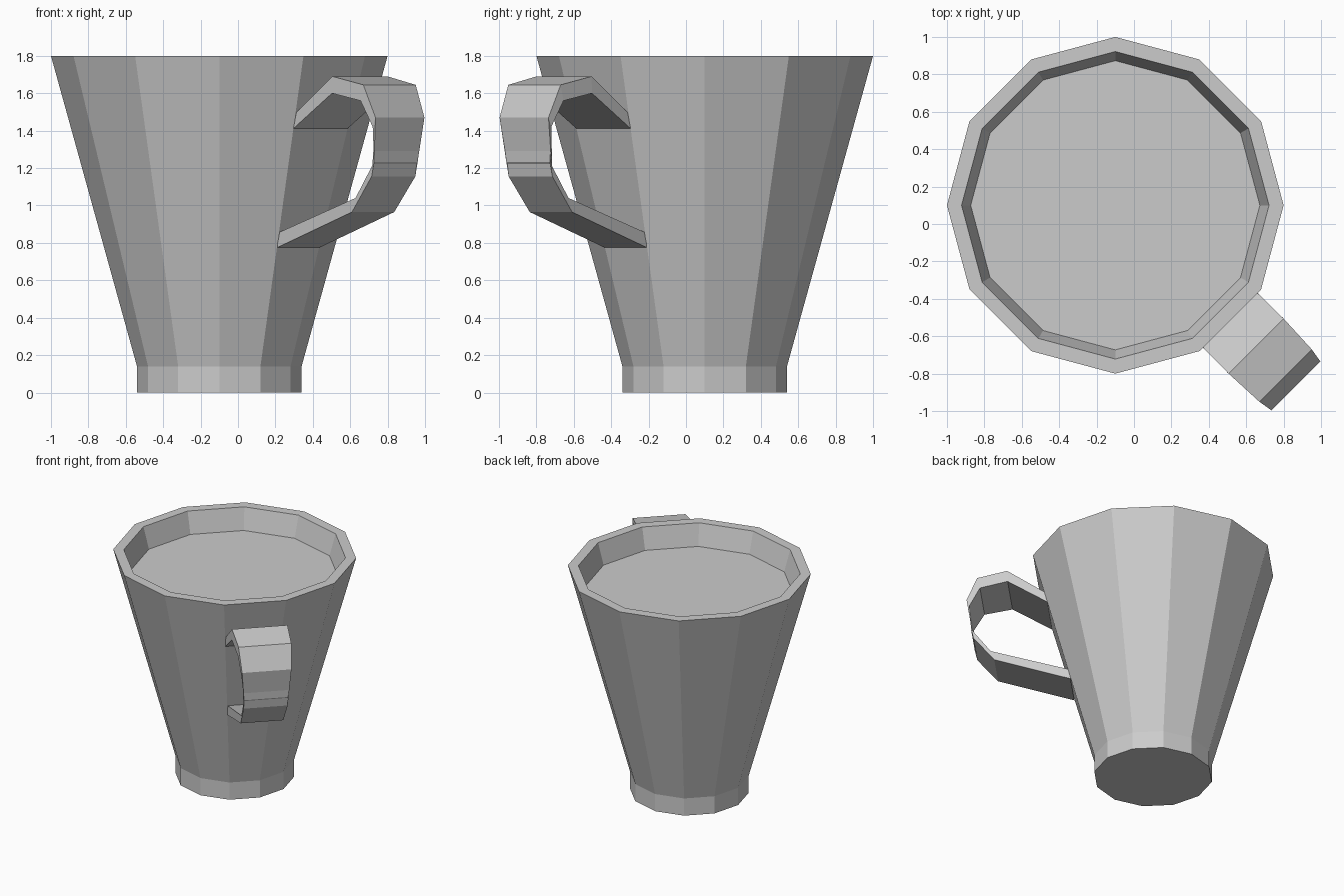
import bpy
from math import cos, sin, pi
from mathutils import Vector

if "Cube" in bpy.data.objects:
    bpy.data.objects.remove(bpy.data.objects["Cube"])

CENTRE = Vector((-0.1, 0.1, 0))
SIDES = 12


def add_object(name, verts, faces):
    mesh = bpy.data.meshes.new(name)
    mesh.from_pydata(verts, [], faces)
    mesh.update()
    obj = bpy.data.objects.new(name, mesh)
    bpy.context.collection.objects.link(obj)
    return obj


def ring(radius, z):
    return [CENTRE + Vector((radius * cos(2 * pi * i / SIDES),
                             radius * sin(2 * pi * i / SIDES), z))
            for i in range(SIDES)]


def bridge(rows, n, closed=True):
    """Quads between consecutive rows of n points."""
    return [(r * n + i, r * n + (i + 1) % n, (r + 1) * n + (i + 1) % n, (r + 1) * n + i)
            for r in range(rows - 1) for i in range(n if closed else n - 1)]


# Cup: straight foot, flared wall, flat rim and short inner wall
profile = [(0.44, 0), (0.44, 0.14), (0.90, 1.80), (0.822, 1.80), (0.773, 1.63)]
verts = [p for r, z in profile for p in ring(r, z)]
faces = bridge(len(profile), SIDES) + [tuple(reversed(range(SIDES)))]
add_object("cup", verts, faces)

# Drink surface inside the cup
add_object("drink", ring(0.773, 1.63), [tuple(range(SIDES))])

# Handle: flat strap pointing diagonally, narrowing downwards
# each station: outer radius, outer z, inner radius, inner z, half width
stations = [
    (0.775, 1.49, 0.755, 1.405, 0.205),
    (1.064, 1.69, 1.060, 1.60, 0.208),
    (1.287, 1.645, 1.266, 1.56, 0.198),
    (1.366, 1.47, 1.345, 1.42, 0.185),
    (1.317, 1.155, 1.335, 1.232, 0.165),
    (1.163, 0.965, 1.190, 1.04, 0.160),
    (0.598, 0.775, 0.608, 0.855, 0.160),
]
out = Vector((1, -1, 0)).normalized()
side = Vector((1, 1, 0)).normalized()
up = Vector((0, 0, 1))
verts = []
for ro, zo, ri, zi, w in stations:
    outer = CENTRE + out * ro + up * zo
    inner = CENTRE + out * ri + up * zi
    verts += [outer - side * w, outer + side * w, inner + side * w, inner - side * w]
n = len(verts)
faces = bridge(len(stations), 4) + [(3, 2, 1, 0), (n - 4, n - 3, n - 2, n - 1)]
handle = add_object("handle", verts, faces)
handle.data.flip_normals()
